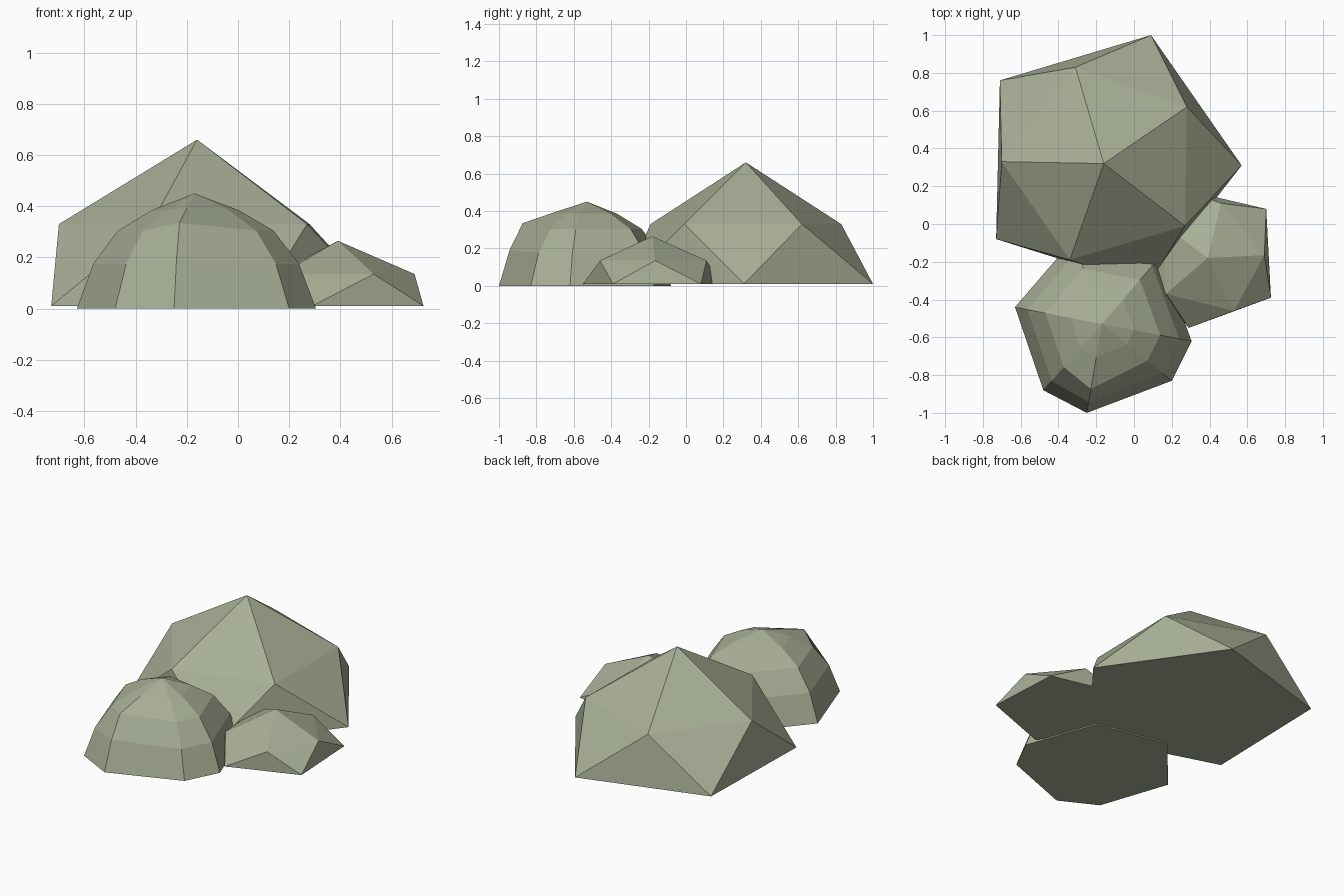
import bpy, bmesh

old = bpy.data.objects.get("Cube")
if old:
    bpy.data.objects.remove(old, do_unlink=True)

# One mossy stone colour for every boulder
stone = bpy.data.materials.new("grey_green_stone")
stone.use_nodes = True
COLOUR = (0.39, 0.43, 0.305, 1)
stone.diffuse_color = COLOUR
bsdf = stone.node_tree.nodes["Principled BSDF"]
bsdf.inputs["Base Color"].default_value = COLOUR
bsdf.inputs["Roughness"].default_value = 0.9


def finish(name, bm):
    bmesh.ops.recalc_face_normals(bm, faces=bm.faces[:])
    mesh = bpy.data.meshes.new(name)
    bm.to_mesh(mesh)
    bm.free()
    mesh.materials.append(stone)
    obj = bpy.data.objects.new(name, mesh)
    bpy.context.collection.objects.link(obj)
    return obj


def faceted_boulder(name, apex, shoulder, shoulder_z, base, base_z):
    """Upper half of an uneven icosahedron: peak, shoulder ring, staggered base ring."""
    bm = bmesh.new()
    top = bm.verts.new(apex)
    mid = [bm.verts.new((x, y, shoulder_z)) for x, y in shoulder]
    low = [bm.verts.new((x, y, base_z)) for x, y in base]
    n = len(mid)
    for i in range(n):
        j = (i + 1) % n
        bm.faces.new((top, mid[i], mid[j]))
        bm.faces.new((mid[i], low[i], mid[j]))
        bm.faces.new((mid[j], low[i], low[j]))
    bm.faces.new(low[::-1])
    return finish(name, bm)


def domed_boulder(name, apex, outline, levels, ridge):
    """Dome whose rings shrink the base outline toward the peak; one ray is a ridge."""
    bm = bmesh.new()
    top = bm.verts.new(apex)
    rings = []
    for k, (scale, z) in enumerate(levels):
        ring = []
        for i, (x, y) in enumerate(outline):
            s, h = ridge.get(k, (scale, z)) if i == 2 else (scale, z)
            ring.append(bm.verts.new((apex[0] + (x - apex[0]) * s,
                                      apex[1] + (y - apex[1]) * s, h)))
        rings.append(ring)
    n = len(outline)
    for i in range(n):
        j = (i + 1) % n
        for lower, upper in zip(rings, rings[1:]):
            bm.faces.new((lower[i], lower[j], upper[j], upper[i]))
        bm.faces.new((rings[-1][i], rings[-1][j], top))
    bm.faces.new(rings[0][::-1])
    return finish(name, bm)


# Large boulder at the back
faceted_boulder(
    "large_boulder", (-0.16, 0.32, 0.66),
    [(0.28, 0.62), (-0.31, 0.83), (-0.70, 0.33), (-0.34, -0.19), (0.27, -0.01)], 0.33,
    [(0.09, 1.0), (-0.71, 0.76), (-0.73, -0.08), (0.07, -0.33), (0.57, 0.31)], 0.01)

# Small boulder at the left side
faceted_boulder(
    "small_boulder", (0.39, -0.18, 0.265),
    [(0.69, -0.165), (0.46, 0.11), (0.15, 0.0), (0.17, -0.37), (0.53, -0.46)], 0.135,
    [(0.70, 0.08), (0.27, 0.18), (0.0, -0.18), (0.29, -0.55), (0.725, -0.39)], 0.01)

# Rounded boulder at the front
domed_boulder(
    "rounded_boulder", (-0.17, -0.53, 0.45),
    [(-0.63, -0.44), (-0.48, -0.88), (-0.25, -1.0), (0.20, -0.83),
     (0.305, -0.62), (0.14, -0.17), (-0.32, -0.08)],
    [(1, 0), (0.86, 0.175), (0.65, 0.305), (0.36, 0.385)],
    {1: (0.88, 0.19), 2: (0.73, 0.335), 3: (0.37, 0.393)})
